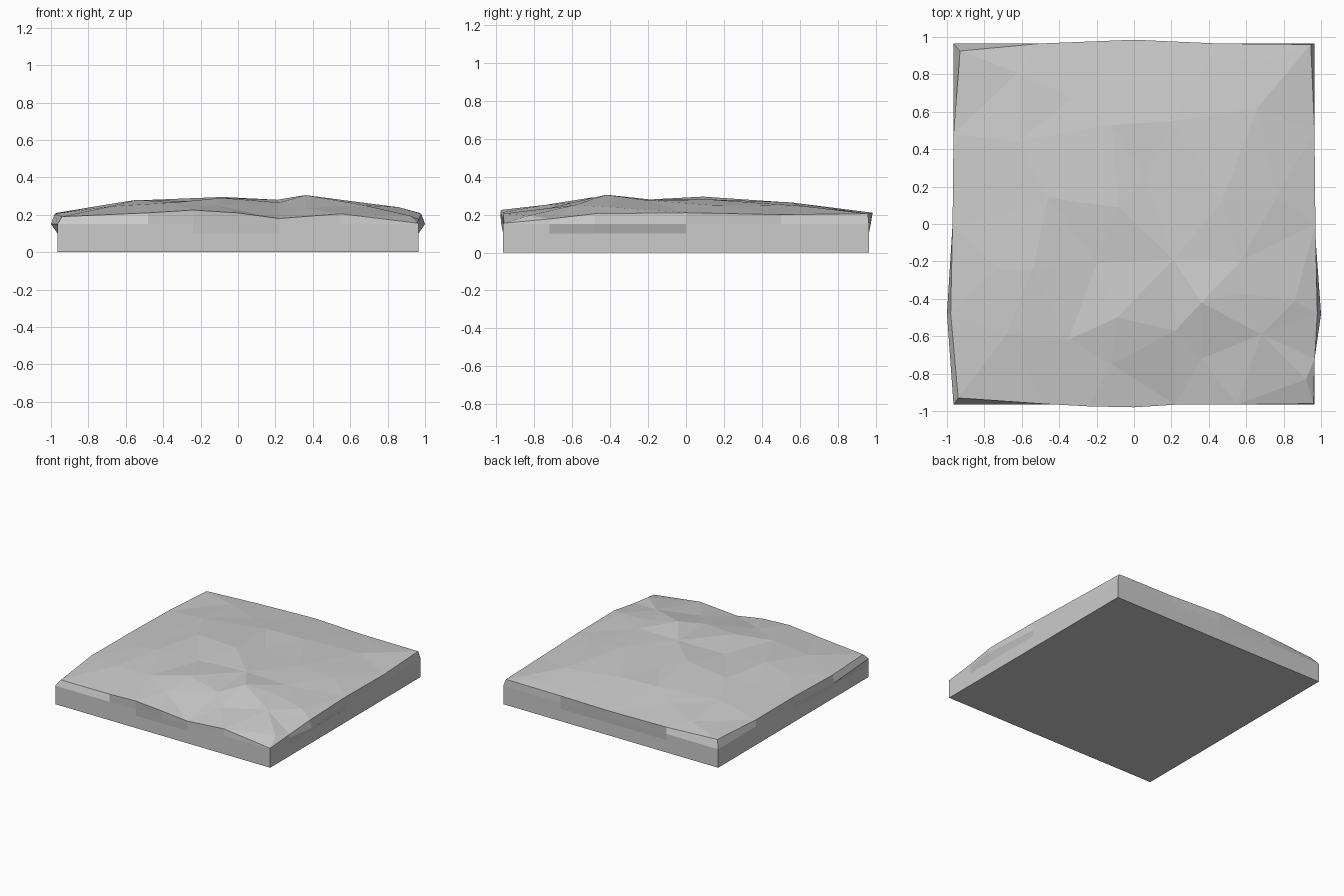
import bpy, bmesh
from mathutils import Vector
from mathutils.geometry import delaunay_2d_cdt

if "Cube" in bpy.data.objects:
    bpy.data.objects.remove(bpy.data.objects["Cube"])

# Upper rim of the slab, counter-clockwise from the front left corner
RIM = [(-.94, -.93, .19), (-.48, -.962, .21), (-.24, -.975, .225), (0, -.98, .21),
       (.22, -.966, .18), (.55, -.965, .205), (.96, -.96, .155), (.966, -.72, .177),
       (.98, -.48, .205), (.97, 0, .21), (.965, .5, .2), (.945, .96, .205),
       (.45, .965, .205), (0, .985, .21), (-.5, .965, .205), (-.93, .925, .205),
       (-.965, .48, .205), (-.97, 0, .21), (-.98, -.48, .205)]

# Peaks and dips of the uneven top
TOP = [(-.62, .81, .225), (-.62, .44, .255), (-.33, .67, .24), (.21, .55, .265),
       (-.12, .53, .265), (.66, .62, .245), (.64, .85, .22), (.06, .26, .265),
       (-.46, .14, .28), (-.08, .09, .295), (.47, .12, .28), (.76, .14, .25),
       (-.69, .05, .25), (-.73, -.24, .25), (-.54, -.24, .28), (.21, -.19, .28),
       (-.2, -.21, .27), (-.09, -.5, .29), (.36, -.42, .305), (.55, -.37, .28),
       (.22, -.57, .265), (.36, -.72, .235), (.68, -.59, .25), (-.68, -.59, .245),
       (-.12, -.75, .25), (.86, -.41, .24), (.92, -.83, .195), (-.35, -.62, .265),
       (.57, -.2, .275)]

HALF = .965


def square(v):
    """Push a rim coordinate onto the straight side of the slab."""
    return HALF * (1 if v > 0 else -1) if abs(v) > .9 else v


def ring(bm, z, bulge=False):
    """Ring of wall vertices below the rim, with the small side bulges."""
    out = []
    for x, y, _ in RIM:
        px, py = square(x), square(y)
        if bulge and y == -.48:
            px *= 1.0 / HALF
        if bulge and x == 0:
            py *= .975 / HALF
        out.append(bm.verts.new((px, py, z)))
    return out


bm = bmesh.new()
n = len(RIM)
points = RIM + TOP

# Uneven top, triangulated inside the rim
flat = [Vector(p[:2]) for p in points]
_, _, faces, orig, _, _ = delaunay_2d_cdt(flat, [], [list(range(n))], 1, 1e-5)
top = [bm.verts.new(p) for p in points]
for f in faces:
    bm.faces.new([top[orig[i][0]] for i in f])

# Walls down to the flat underside
rings = [top[:n], ring(bm, .15, True), ring(bm, .1), ring(bm, 0)]
for upper, lower in zip(rings, rings[1:]):
    for i in range(n):
        j = (i + 1) % n
        bm.faces.new((upper[i], lower[i], lower[j], upper[j]))
bm.faces.new(rings[-1])

bmesh.ops.recalc_face_normals(bm, faces=bm.faces[:])
mesh = bpy.data.meshes.new("rough_ground_slab")
bm.to_mesh(mesh)
bm.free()
slab = bpy.data.objects.new("rough_ground_slab", mesh)
bpy.context.collection.objects.link(slab)
